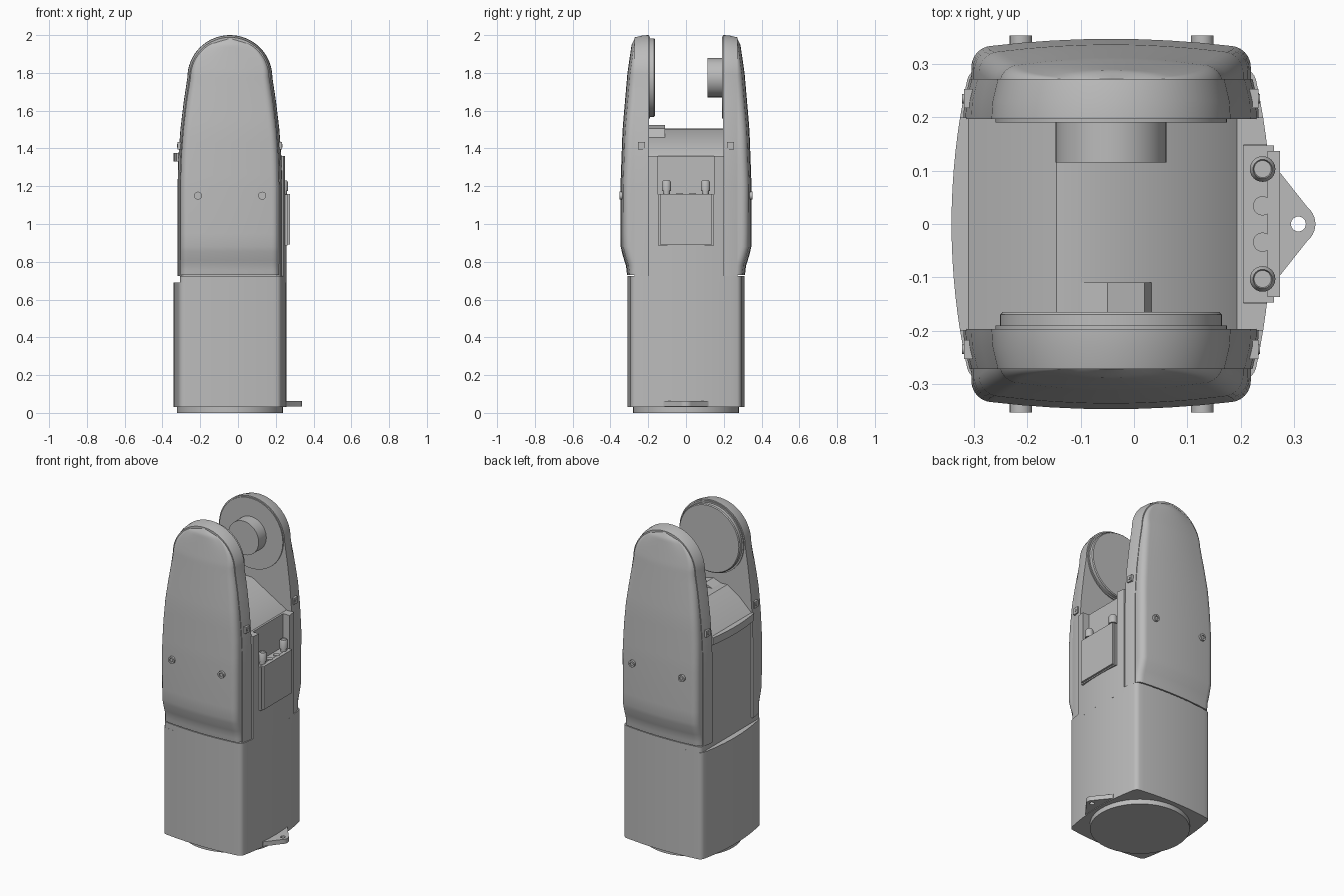
import bpy, bmesh
from math import sin, cos, pi, radians
from mathutils import Vector

if "Cube" in bpy.data.objects:
    bpy.data.objects.remove(bpy.data.objects["Cube"], do_unlink=True)

grey = bpy.data.materials.new("light_grey")
grey.use_nodes = True
grey.diffuse_color = (0.5, 0.5, 0.5, 1)
grey.node_tree.nodes["Principled BSDF"].inputs["Base Color"].default_value = (0.5, 0.5, 0.5, 1)

CX, HUB_Z = -0.043, 1.775
parts = []


def loft(name, rings, round_corners=0):
    """Skin a list of matching closed rings and cap both ends."""
    bm = bmesh.new()
    rows = [[bm.verts.new(p) for p in ring] for ring in rings]
    n = len(rows[0])
    uprights = []
    for a, b in zip(rows, rows[1:]):
        for i in range(n):
            j = (i + 1) % n
            bm.faces.new((a[i], a[j], b[j], b[i]))
        uprights += [bm.edges.get((a[i], b[i])) for i in range(n)]
    bm.faces.new(rows[0])
    bm.faces.new(rows[-1])
    bmesh.ops.recalc_face_normals(bm, faces=bm.faces)
    if round_corners:
        sharp = [e for e in uprights if e.calc_face_angle(0) > 0.7]
        bmesh.ops.bevel(bm, geom=sharp, offset=round_corners, segments=4,
                        affect='EDGES', profile=0.5)
    mesh = bpy.data.meshes.new(name)
    bm.to_mesh(mesh)
    bm.free()
    mesh.materials.append(grey)
    ob = bpy.data.objects.new(name, mesh)
    bpy.context.collection.objects.link(ob)
    parts.append(ob)
    return ob


def prism(name, pts, z0, z1, corner=0):
    return loft(name, [[(x, y, z) for x, y in pts] for z in (z0, z1)], corner)


def box(name, x0, x1, y0, y1, z0, z1):
    return prism(name, [(x0, y0), (x1, y0), (x1, y1), (x0, y1)], z0, z1)


def turned(name, start, axis, profile, n=48):
    """Round part: profile is (distance along axis, radius)."""
    start, axis = Vector(start), Vector(axis)
    u = axis.orthogonal().normalized()
    v = axis.cross(u)
    return loft(name, [[start + axis * d + r * (u * cos(2 * pi * i / n) + v * sin(2 * pi * i / n))
                        for i in range(n)] for d, r in profile])


def cut(ob, cutter):
    mod = ob.modifiers.new("cut", 'BOOLEAN')
    mod.operation, mod.solver, mod.object = 'DIFFERENCE', 'EXACT', cutter
    bpy.context.view_layer.update()
    ev = ob.evaluated_get(bpy.context.evaluated_depsgraph_get())
    mesh = bpy.data.meshes.new_from_object(ev)
    ob.modifiers.clear()
    ob.data = mesh
    parts.remove(cutter)
    bpy.data.objects.remove(cutter, do_unlink=True)


def interp(table, t):
    for (a, va), (b, vb) in zip(table, table[1:]):
        if t <= b:
            return va + (vb - va) * (t - a) / (b - a)
    return table[-1][1]


def section(ymax, left=-1, bow=0.02, n=12):
    """Body cross-section with four gently bowed sides."""
    side = [ymax * (2 * i / n - 1) for i in range(n + 1)]
    right = [(0.258 - 0.4 * y * y, y) for y in side]
    lft = [(max(left, -0.342 + 0.4 * y * y), y) for y in reversed(side)]
    x0, x1 = lft[0][0], right[0][0]
    mids = [1 - 2 * i / n for i in range(1, n)]
    edge = [((x0 + x1) / 2 + (x1 - x0) / 2 * m, ymax + bow * (1 - m * m)) for m in mids]
    return right + edge + lft + [(x, -y) for x, y in reversed(edge)]


# Main body: base disc, lower housing, flat-sided core and rear lip
turned("base_disc", (CX, 0, 0), (0, 0, 1), [(0, 0.28), (0.04, 0.28)], 64)
prism("lower_housing", section(0.29), 0.03, 0.69, 0.02)
prism("housing_shoulder", section(0.29, -0.307), 0.69, 0.725, 0.02)
core = prism("core", section(0.2, -0.307, 0), 0.69, 1.36)
recess = box("recess_cutter", 0.205, 0.4, -0.148, 0.148, 0.885, 1.6)
cut(core, recess)
lip = [(x, y) for x, y in section(0.2, bow=0) if x < 0] + [(-0.25, -0.2), (-0.25, 0.2)]
prism("panel_lip", lip, 1.33, 1.375)

# Sloped saddle between the two arms
saddle = [(0.205, 1.34), (0.19, 1.365), (-0.04, 1.5), (-0.145, 1.505),
          (-0.23, 1.45), (-0.31, 1.375), (-0.31, 1.34)]
loft("saddle", [[(x, y, z) for x, z in saddle] for y in (-0.2, 0.2)])
stop = [(-0.135, 1.45), (-0.12, 1.495), (-0.05, 1.523), (0.02, 1.505), (0.035, 1.45)]
loft("saddle_stop", [[(x, y, z) for x, z in stop] for y in (-0.2, -0.11)])

# Arms and their covers
WIDTH = [(0.725, 0.262), (1.2, 0.262), (1.35, 0.258), (1.5, 0.247), (1.65, 0.229), (HUB_Z, 0.21)]
DEPTH = [(0.73, 0.312), (0.78, 0.318), (0.83, 0.334), (0.88, 0.346), (1.2, 0.347),
         (1.5, 0.336), (1.8, 0.31), (1.95, 0.288), (1.985, 0.27)]


def arm_outline(grow):
    right = [(h + grow, z) for z, h in WIDTH]
    r = 0.21 + grow
    arc = [(r * cos(a), HUB_Z + r * sin(a)) for a in [pi * i / 32 for i in range(1, 32)]]
    return right + arc + [(-x, z) for x, z in reversed(right)]


def cover_row(z, h, s):
    yi, yo = 0.262, interp(DEPTH, z)
    r = min(0.04, h * 0.6, (yo - yi) * 0.75)
    half = [(h, yi)]
    for i in range(7):
        a = pi / 2 * i / 6
        half.append((h - r + r * cos(a), yo - 0.013 - r + r * sin(a)))
    half += [((h - r) * m, yo - 0.013 * m * m) for m in (0.75, 0.5, 0.25)]
    ring = half + [(0, yo)] + [(-x, y) for x, y in reversed(half)]
    return [(CX + x, s * y, z) for x, y in ring]


heights = [(z, interp(WIDTH, z)) for z in
           [0.73, 0.755, 0.78, 0.805, 0.83, 0.855, 0.88, 0.95] + [1.2 + 0.0575 * i for i in range(10)]]
heights += [(HUB_Z + 0.21 * sin(a), 0.21 * cos(a)) for a in [pi / 2 * i / 20 for i in range(20)]]
heights.append((HUB_Z + 0.21, 0.004))

for s, side in ((-1, "front"), (1, "rear")):
    loft(side + "_arm", [[(CX + x, s * y, z) for x, z in arm_outline(g)]
                         for y, g in ((0.197, 0.015), (0.23, 0.013), (0.272, 0.003))])
    loft(side + "_cover", [cover_row(z, h, s) for z, h in heights])
    # Cover screws with a hex-like socket
    for x in (-0.212, 0.128):
        turned(side + "_cover_screw", (x, s * 0.33, 1.15), (0, s, 0),
               [(0, 0.021), (0.023, 0.021), (0.023, 0.011), (0.016, 0.011)], 24)
    # Small side lugs
    for x, d in ((CX - 0.24, -1), (CX + 0.24, 1)):
        x1 = x + d * 0.036
        box(side + "_lug", min(x, x1), max(x, x1), s * 0.235 - 0.018, s * 0.235 + 0.018, 1.395, 1.435)
        turned(side + "_lug_screw", (x, s * 0.235, 1.415), (d, 0, 0), [(0, 0.009), (0.039, 0.009)], 16)
    # Joint mounting ring
    turned(side + "_joint_ring", (CX, s * 0.2, HUB_Z), (0, -s, 0), [(0, 0.217), (0.01, 0.217)], 64)

turned("front_joint_disc", (CX, -0.19, HUB_Z), (0, 1, 0),
       [(0, 0.208), (0.02, 0.208), (0.025, 0.203)], 64)
turned("rear_joint_hub", (CX, 0.195, HUB_Z), (0, -1, 0), [(0, 0.104), (0.08, 0.104)])

# Connector in the side recess
box("connector_plate", 0.2, 0.262, -0.147, 0.147, 0.885, 1.155)
box("connector_cover", 0.25, 0.274, -0.137, 0.137, 0.892, 1.16)
for y in (-0.103, 0.103):
    turned("connector_post", (0.241, y, 1.14), (0, 0, 1),
           [(0, 0.018), (0.035, 0.018), (0.035, 0.024), (0.08, 0.024), (0.09, 0.018),
            (0.085, 0.016)], 24)
for y in (-0.034, 0.034):
    turned("connector_socket", (0.241, y, 1.14), (0, 0, 1), [(0, 0.018), (0.022, 0.018)], 24)

# Mounting tab with a bolt hole
tip = [(0.3 + 0.04 * cos(a), 0.04 * sin(a)) for a in [radians(50 - 10 * i) for i in range(11)]]
tab = prism("mounting_tab", [(0.2, 0.12), (0.255, 0.12)] + tip + [(0.255, -0.12), (0.2, -0.12)],
            0.034, 0.062)
cut(tab, turned("hole_cutter", (0.308, 0, 0), (0, 0, 1), [(0, 0.014), (0.1, 0.014)], 24))

# Smooth shading with crisp edges
bpy.ops.object.select_all(action='DESELECT')
for ob in parts:
    ob.select_set(True)
bpy.context.view_layer.objects.active = parts[0]
bpy.ops.object.shade_smooth_by_angle(angle=radians(32))
